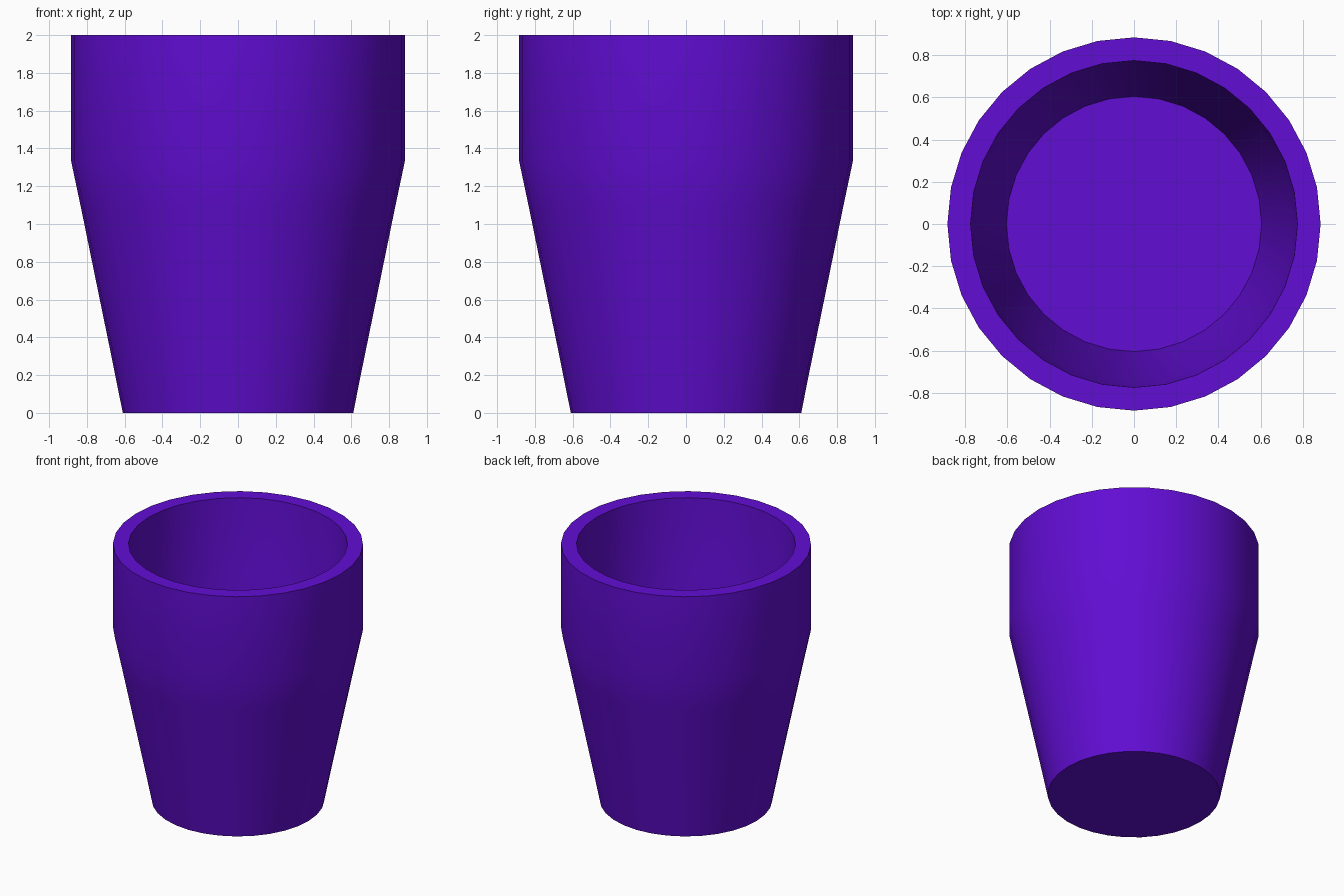
import bpy
import bmesh
import math

if "Cube" in bpy.data.objects:
    bpy.data.objects.remove(bpy.data.objects["Cube"])

SIDES = 32

# Wall profile (radius, height): outer base, up, over the rim, down to the inner floor
PROFILE = [
    (0.61, 0.0), (0.66, 0.25), (0.83, 1.08), (0.885, 1.34), (0.885, 2.0),
    (0.775, 2.0), (0.75, 1.34), (0.605, 0.4),
]


def lathe(name, profile, sides):
    bm = bmesh.new()
    rings = []
    for r, z in profile:
        rings.append([bm.verts.new((r * math.cos(2 * math.pi * i / sides),
                                    r * math.sin(2 * math.pi * i / sides), z))
                      for i in range(sides)])
    for a, b in zip(rings, rings[1:]):
        for i in range(sides):
            j = (i + 1) % sides
            bm.faces.new((a[i], a[j], b[j], b[i]))
    # Flat base and inner floor
    bm.faces.new(rings[0][::-1])
    bm.faces.new(rings[-1])
    bmesh.ops.recalc_face_normals(bm, faces=bm.faces)
    mesh = bpy.data.meshes.new(name)
    bm.to_mesh(mesh)
    bm.free()
    obj = bpy.data.objects.new(name, mesh)
    bpy.context.collection.objects.link(obj)
    return obj


# Tapered pot with a straight upper band
pot = lathe("pot", PROFILE, SIDES)
purple = bpy.data.materials.new("purple")
purple.diffuse_color = (0.12, 0.004, 0.65, 1)
purple.use_nodes = True
purple.node_tree.nodes["Principled BSDF"].inputs["Base Color"].default_value = purple.diffuse_color
pot.data.materials.append(purple)

# Smooth walls with sharp rim, base and floor edges
bpy.context.view_layer.objects.active = pot
pot.select_set(True)
bpy.ops.object.shade_smooth_by_angle(angle=math.radians(35))
